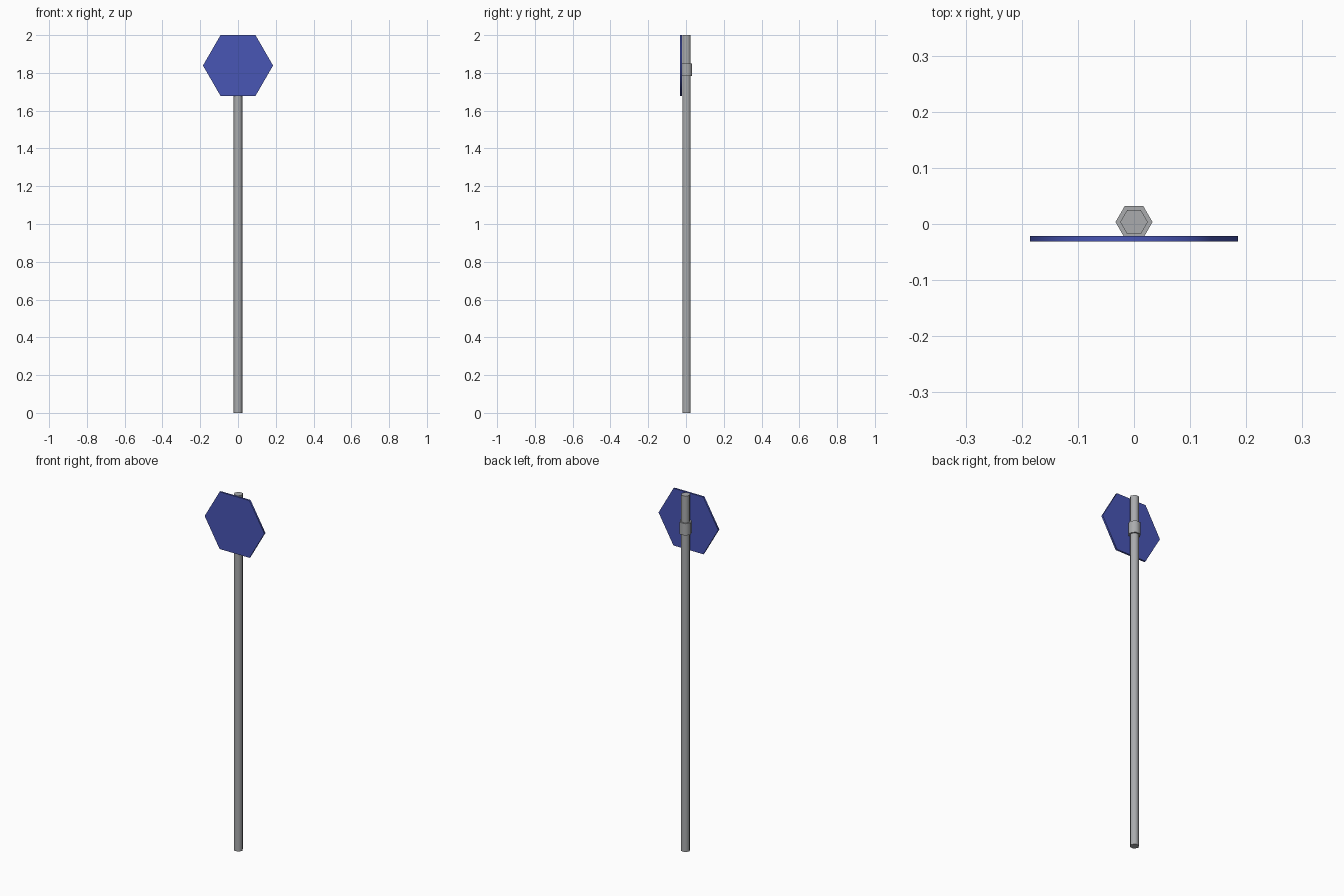
import bpy, math

if "Cube" in bpy.data.objects:
    bpy.data.objects.remove(bpy.data.objects["Cube"])


def material(name, rgb):
    m = bpy.data.materials.new(name)
    m.diffuse_color = (*rgb, 1)
    m.use_nodes = True
    m.node_tree.nodes["Principled BSDF"].inputs["Base Color"].default_value = m.diffuse_color
    return m


grey = material("galvanised grey", (0.40, 0.41, 0.42))
blue = material("sign blue", (0.065, 0.092, 0.46))


def hex_prism(name, radius, depth, loc, mat, upright=True):
    """Six-sided prism with corners on the x axis and a smooth rim."""
    rot = (0 if upright else math.pi / 2, 0, 0)
    bpy.ops.mesh.primitive_cylinder_add(vertices=6, radius=radius, depth=depth)
    ob = bpy.context.object
    ob.rotation_euler = (0, 0, math.pi / 6)
    bpy.ops.object.transform_apply(location=True, rotation=True, scale=True)
    ob.rotation_euler = rot
    ob.location = loc
    bpy.ops.object.transform_apply(location=True, rotation=True, scale=True)
    bpy.ops.object.shade_smooth_by_angle(angle=math.radians(65))
    ob.name = name
    ob.data.materials.append(mat)
    return ob


POST_Y = 0.0035

# Tall post
hex_prism("post", 0.0245, 2.0, (0, POST_Y, 1.0), grey)

# Clamp collar around the post, behind the plate
hex_prism("clamp", 0.033, 0.067, (0, POST_Y, 1.816), grey)

# Thin hexagonal sign plate facing forward
hex_prism("sign_plate", 0.1855, 0.01, (0, -0.026, 1.839), blue, upright=False)
